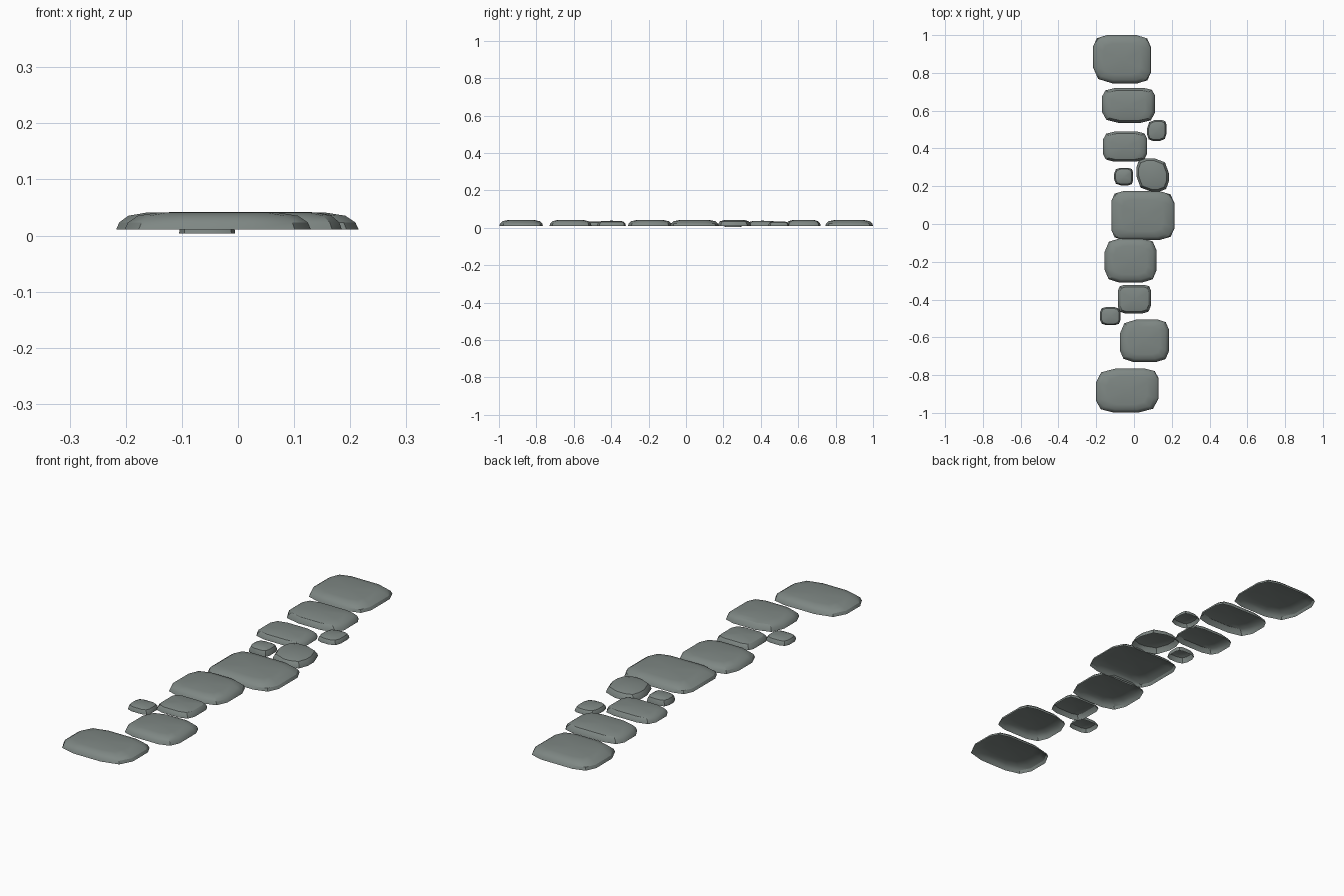
import bpy, bmesh, math

if "Cube" in bpy.data.objects:
    bpy.data.objects.remove(bpy.data.objects["Cube"])

stone_mat = bpy.data.materials.new("grey_green_stone")
stone_mat.diffuse_color = (0.21, 0.243, 0.23, 1)
stone_mat.use_nodes = True
stone_mat.node_tree.nodes["Principled BSDF"].inputs["Base Color"].default_value = stone_mat.diffuse_color

# wall profile: (outline scale, height fraction)
PROFILE = [(1.0, 0.0), (0.965, 0.4), (0.86, 0.78), (0.64, 0.97)]

# x0, x1, y0, y1, top z, then corner cuts: NW, NE, SE, SW
STONES = [
    (-0.217, 0.09, 0.745, 1.0, 0.042, .24, .25, .23, .33),
    (-0.17, 0.11, 0.535, 0.72, 0.042, .25, .20, .28, .32),
    (0.07, 0.172, 0.44, 0.55, 0.034, .38, .22, .34, .28),
    (-0.165, 0.07, 0.33, 0.49, 0.038, .28, .24, .26, .26),
    (-0.105, -0.005, 0.205, 0.297, 0.034, .32, .25, .25, .34),
    (0.012, 0.185, 0.17, 0.348, 0.042, .28, .45, .32, .48),
    (-0.12, 0.215, -0.085, 0.175, 0.042, .20, .25, .24, .20),
    (-0.155, 0.12, -0.31, -0.075, 0.042, .30, .28, .28, .28),
    (-0.085, 0.09, -0.475, -0.322, 0.038, .20, .20, .28, .24),
    (-0.18, -0.072, -0.535, -0.44, 0.034, .28, .28, .26, .30),
    (-0.075, 0.185, -0.73, -0.505, 0.042, .34, .24, .25, .27),
    (-0.202, 0.13, -0.998, -0.765, 0.042, .32, .22, .32, .28),
]


def outline(cuts):
    """Unit square (-.5 to .5) with four rounded corners, three points each."""
    pts = []
    corners = [(-.5, .5), (.5, .5), (.5, -.5), (-.5, -.5)]
    for i, ((cx, cy), c) in enumerate(zip(corners, cuts)):
        sx, sy = math.copysign(1, cx), math.copysign(1, cy)
        a = (cx, cy - sy * c)
        m = (cx - sx * c * .27, cy - sy * c * .27)
        b = (cx - sx * c, cy)
        pts += [a, m, b] if i % 2 == 0 else [b, m, a]
    return pts


def stone(name, x0, x1, y0, y1, top, *cuts, base=0.011):
    bm = bmesh.new()
    w, d = x1 - x0, y1 - y0
    mx, my = (x0 + x1) / 2, (y0 + y1) / 2
    pts = outline(cuts)
    rings = [[bm.verts.new((mx + px * w * s, my + py * d * s,
                            base + (top - base) * h)) for px, py in pts]
             for s, h in PROFILE]
    n = len(pts)
    # sloping walls, underside left open
    for lo, hi in zip(rings, rings[1:]):
        for i in range(n):
            j = (i + 1) % n
            bm.faces.new((lo[j], lo[i], hi[i], hi[j]))
    # gently crowned top
    centre = bm.verts.new((mx, my, top))
    for i in range(n):
        bm.faces.new((rings[-1][(i + 1) % n], rings[-1][i], centre))
    mesh = bpy.data.meshes.new(name)
    bm.normal_update()
    bm.to_mesh(mesh)
    bm.free()
    mesh.materials.append(stone_mat)
    ob = bpy.data.objects.new(name, mesh)
    bpy.context.collection.objects.link(ob)
    bpy.ops.object.select_all(action='DESELECT')
    ob.select_set(True)
    bpy.context.view_layer.objects.active = ob
    bpy.ops.object.shade_smooth_by_angle(angle=math.radians(30))


for k, s in enumerate(STONES):
    # one small pebble sits a little deeper in the ground
    stone(f"stepping_stone_{k + 1}", *s, base=0.004 if k == 4 else 0.011)
